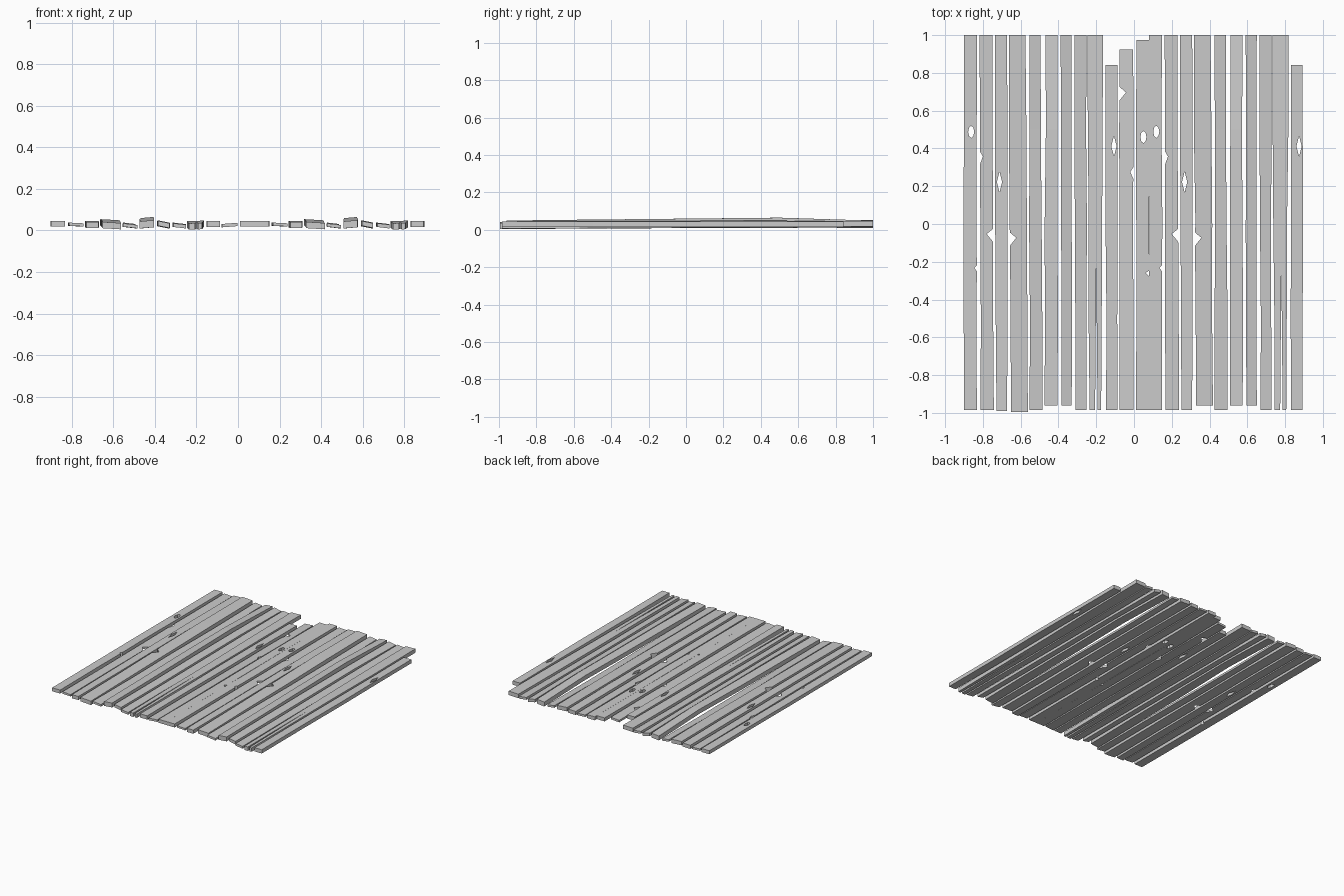
import bpy, bmesh, math, random
from mathutils import Vector
from mathutils.geometry import tessellate_polygon

if "Cube" in bpy.data.objects:
    bpy.data.objects.remove(bpy.data.objects["Cube"])

random.seed(4)


def lerp(a, b, t):
    return a + (b - a) * t


def ellipse(x, y, rx, ry, n):
    return [(x + rx * math.cos(2 * math.pi * i / n), y + ry * math.sin(2 * math.pi * i / n)) for i in range(n)]


def edge(xb, xt, y0, y1, notches, side):
    """One long edge from the front end to the back end, with chips cut in."""
    pts = [(xb, y0)]
    inner = [(y, random.uniform(-0.003, 0.003), False) for y in (-0.5, 0.0, 0.5)]
    marks = []
    for y, dx, _ in inner:
        if all(abs(y - n[0]) > n[2] + 0.01 for n in notches):
            marks.append((y, lerp(xb, xt, (y + 1) / 2) + dx))
    for y, depth, half in notches:
        x = lerp(xb, xt, (y + 1) / 2)
        marks += [(y - half, x), (y + half * 0.2, x + side * depth), (y + half, x)]
    return pts + [(x, y) for y, x in sorted(marks)] + [(xt, y1)]


def plank(name, xb, xt, y0, y1, z, tilt, th, left=(), right=(), holes=(), split=None):
    """Plank outline with chips and knot holes, extruded and warped along z."""
    outline = edge(xb[0], xt[0], y0, y1, left, 1)
    outline += edge(xb[1], xt[1], y0, y1, right, -1)[::-1]
    if split:
        a, b, ax, ay = split
        outline += [(b, y0), (ax, ay), (a, y0)]
    loops = [[Vector((p[0], p[1], 0)) for p in loop] for loop in [outline, *holes]]
    flat = [p for loop in loops for p in loop]
    mid = (xb[0] + xb[1]) / 2

    def base(p):
        t = (p.y + 1) / 1.5
        h = lerp(z[0], z[1], t) if t < 1 else lerp(z[1], z[2], (p.y - 0.5) / 0.5)
        return h + tilt * (p.x - mid)

    bm = bmesh.new()
    vs = [bm.verts.new(p) for p in flat]
    for tri in tessellate_polygon(loops):
        if len(set(tri)) == 3:
            bm.faces.new([vs[i] for i in tri])
    top = bmesh.ops.extrude_face_region(bm, geom=bm.faces[:])["geom"]
    tops = {g for g in top if isinstance(g, bmesh.types.BMVert)}
    for v in bm.verts:
        v.co.z = max(0.0, base(v.co)) + (th if v in tops else 0)
    bmesh.ops.recalc_face_normals(bm, faces=bm.faces[:])
    me = bpy.data.meshes.new(name)
    bm.to_mesh(me)
    bm.free()
    bpy.context.collection.objects.link(bpy.data.objects.new(name, me))


# The set of ten boards: front x range, back x range, front/mid/back height, tilt, thickness
boards = [
    dict(xb=(-.90, -.832), xt=(-.90, -.832), z=(.018, .018, .018), tilt=0, th=.027,
         right=[(-.235, .014, .015)], holes=[ellipse(-.862, .488, .016, .032, 8)]),
    dict(xb=(-.812, -.742), xt=(-.818, -.75), z=(.021, .021, .02), tilt=-.05, th=.015,
         left=[(.35, .016, .035)], right=[(-.06, .034, .035)]),
    dict(xb=(-.728, -.672), xt=(-.737, -.672), z=(.012, .018, .016), tilt=.02, th=.028,
         holes=[ellipse(-.712, .222, .014, .055, 4)]),
    dict(xb=(-.652, -.562), xt=(-.663, -.575), z=(.008, .021, .02), tilt=-.06, th=.03,
         left=[(-.08, .034, .035)]),
    dict(xb=(-.553, -.484), xt=(-.553, -.494), z=(.014, .013, .018), tilt=-.12, th=.016),
    dict(xb=(-.473, -.405), xt=(-.468, -.405), z=(.012, .028, .012), tilt=.09, th=.034),
    dict(xb=(-.384, -.33), xt=(-.389, -.33), z=(.017, .02, .014), tilt=-.2, th=.023),
    dict(xb=(-.31, -.251), xt=(-.315, -.251), z=(.013, .014, .016), tilt=-.12, th=.018),
    dict(xb=(-.235, -.174), xt=(-.246, -.163), z=(.005, .013, .016), tilt=.03, th=.03,
         split=(-.206, -.193, -.2, -.22)),
    dict(xb=(-.148, -.087), xt=(-.15, -.087), z=(.016, .016, .016), tilt=0, th=.029,
         holes=[ellipse(-.106, .412, .014, .055, 4)]),
]
# The same set is laid twice across the platform
front_a = [-.985, -.985, -.99, -.995, -.985, -.96, -.96, -.985, -.985, -.985]
front_b = [-.985, -.985, -.985, -.96, -.985, -.96, -.96, -.985, -.985, -.985]
for label, dx, fronts in (("left", 0, front_a), ("right", .98, front_b)):
    for i, (b, y0) in enumerate(zip(boards, fronts)):
        d = dict(b)
        d["xb"] = [x + dx for x in b["xb"]]
        d["xt"] = [x + dx for x in b["xt"]]
        d["holes"] = [[(x + dx, y) for x, y in h] for h in b.get("holes", [])]
        if "split" in b:
            s = b["split"]
            d["split"] = (s[0] + dx, s[1] + dx, s[2] + dx, s[3])
        plank(f"{label}_plank_{i + 1}", y0=y0, y1=.842 if i == 9 else 1.0, **d)

# Two middle boards between the sets
plank("middle_plank_chipped", (-.076, -.002), (-.076, -.005), -.985, .925, (.018, .018, .018), .08, .016,
      left=[(.69, .034, .035)], right=[(.27, .016, .03)])
plank("middle_plank_knotted", (.01, .08), (.014, .08), -.985, .975, (.018, .018, .018), 0, .027,
      right=[(-.262, .018, .015)], holes=[ellipse(.05, .46, .016, .032, 8)])
